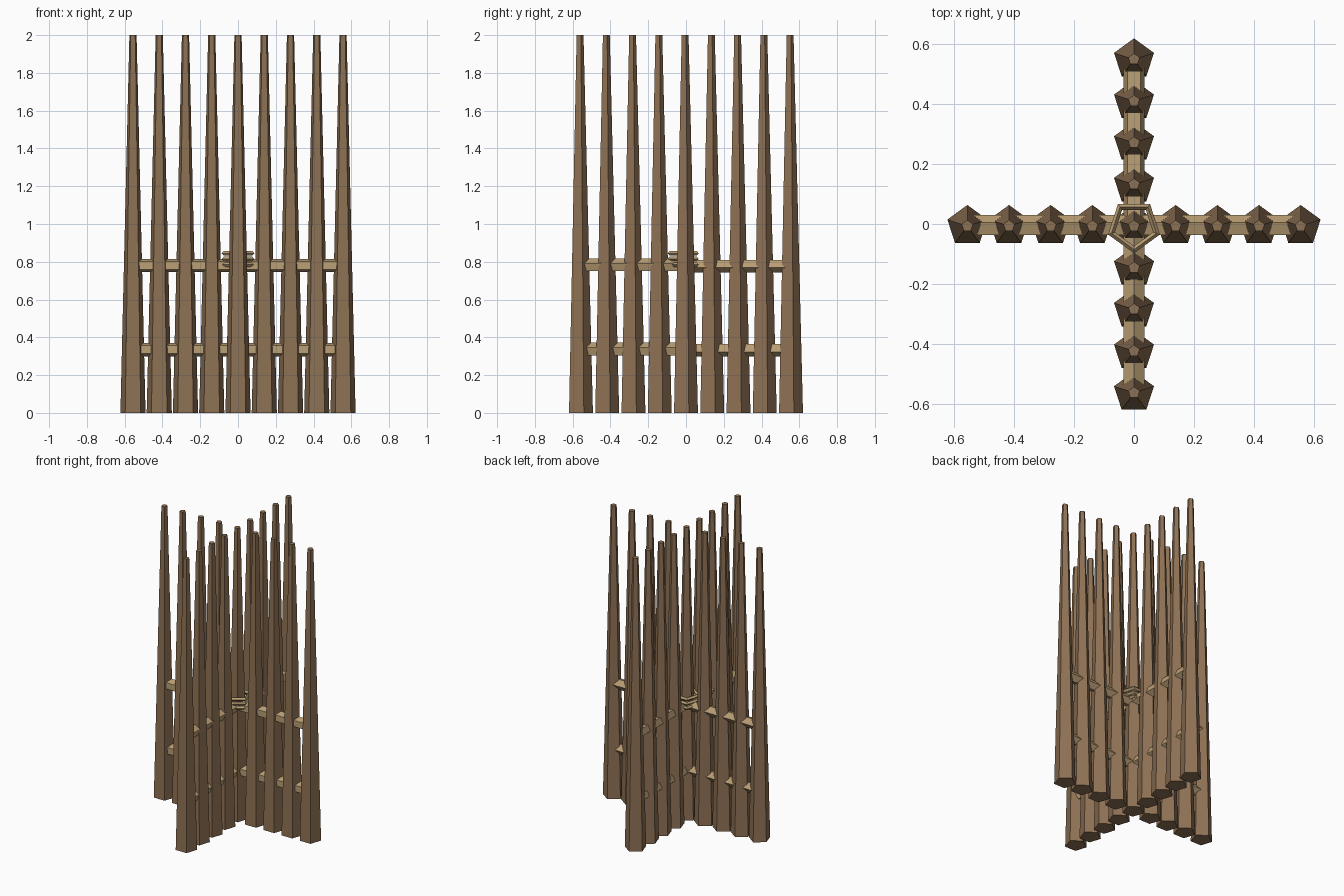
import bpy, bmesh, math
from mathutils import Matrix, Vector

cube = bpy.data.objects.get("Cube")
if cube:
    bpy.data.objects.remove(cube, do_unlink=True)

SPACING = 0.139
CENTRE_Y = -0.0067


def material(name, rgb):
    mat = bpy.data.materials.new(name)
    mat.use_nodes = True
    mat.diffuse_color = (*rgb, 1)
    mat.node_tree.nodes["Principled BSDF"].inputs["Base Color"].default_value = (*rgb, 1)
    return mat


dark_wood = material("dark_wood", (0.27, 0.165, 0.088))
pale_wood = material("pale_wood", (0.50, 0.35, 0.18))


def finish(name, bm, mat):
    bmesh.ops.recalc_face_normals(bm, faces=bm.faces[:])
    mesh = bpy.data.meshes.new(name)
    bm.to_mesh(mesh)
    bm.free()
    mesh.materials.append(mat)
    obj = bpy.data.objects.new(name, mesh)
    bpy.context.collection.objects.link(obj)
    return obj


def five_sided(name, r1, r2, length, matrix, mat):
    """Five-sided bar along local z from 0 to length, one corner on local +y."""
    bm = bmesh.new()
    rings = []
    for r, z in ((r1, 0), (r2, length)):
        angles = [math.pi / 2 + i * math.tau / 5 for i in range(5)]
        rings.append([bm.verts.new((r * math.cos(a), r * math.sin(a), z)) for a in angles])
    for i in range(5):
        j = (i + 1) % 5
        bm.faces.new((rings[0][i], rings[0][j], rings[1][j], rings[1][i]))
    bm.faces.new(rings[0])
    bm.faces.new(rings[1])
    bm.transform(matrix)
    return finish(name, bm, mat)


# Tapered poles in a cross
for i in range(-4, 5):
    spots = [("side_pole", i * SPACING, 0)]
    if i:
        spots.append(("cross_pole", 0, i * SPACING))
    for name, x, y in spots:
        five_sided(name, 0.07, 0.02, 2, Matrix.Translation((x, y + CENTRE_Y, 0)), dark_wood)

# Two rails through each arm
arms = {
    "left_rail": Matrix.Rotation(math.pi / 2, 4, "Y"),
    "right_rail": Matrix.Rotation(-math.pi / 2, 4, "Y"),
    "front_rail": Matrix.Rotation(math.pi / 2, 4, "X"),
    "back_rail": Matrix.Rotation(-math.pi / 2, 4, "X"),
}
for z in (0.335, 0.78):
    for name, turn in arms.items():
        place = Matrix.Translation((0, CENTRE_Y, z)) @ turn
        five_sided(name, 0.037, 0.037, 4 * SPACING, place, pale_wood)

# Lashing rings around the central pole
for z in (0.785, 0.815, 0.845):
    bm = bmesh.new()
    loops = []
    for i in range(5):
        a = -math.pi / 2 + i * math.tau / 5
        out = Vector((math.cos(a), math.sin(a), 0))
        loop = []
        for k in range(4):
            t = k * math.tau / 4
            p = out * (0.079 + 0.012 * math.cos(t))
            loop.append(bm.verts.new((p.x, p.y + CENTRE_Y, z + 0.012 * math.sin(t))))
        loops.append(loop)
    for i in range(5):
        a, b = loops[i], loops[(i + 1) % 5]
        for k in range(4):
            m = (k + 1) % 4
            bm.faces.new((a[k], b[k], b[m], a[m]))
    finish("lashing_ring", bm, pale_wood)
